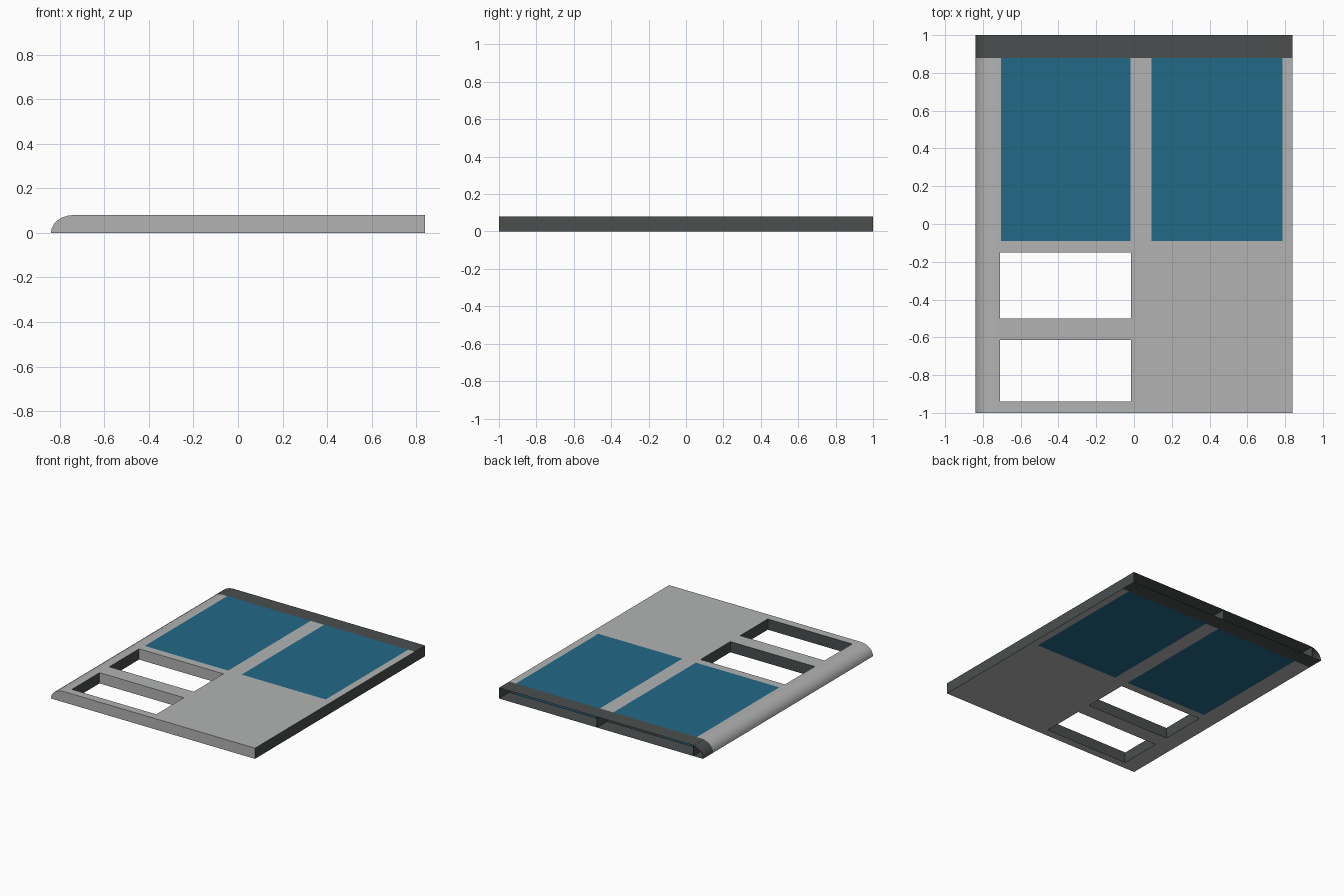
import bpy, bmesh, math

if "Cube" in bpy.data.objects:
    bpy.data.objects.remove(bpy.data.objects["Cube"])

def mat(name, rgb):
    m = bpy.data.materials.new(name)
    m.diffuse_color = (*rgb, 1)
    m.use_nodes = True
    m.node_tree.nodes["Principled BSDF"].inputs["Base Color"].default_value = m.diffuse_color
    return m

GRAY = mat("light_gray", (0.445, 0.448, 0.448))
DARK = mat("dark_gray", (0.069, 0.077, 0.076))
BLUE = mat("blue_glass", (0.016, 0.144, 0.242))

X, H, SEAM = 0.84, 0.08, 0.88
# Cross-section: square right edge, rounded upper left edge
PROFILE = [(X, 0), (X, H)] + [
    (-0.74 - 0.10 * math.sin(a), H * math.cos(a))
    for a in [math.radians(15 * i) for i in range(7)]]

def finish(name, bm, *mats):
    bmesh.ops.recalc_face_normals(bm, faces=bm.faces)
    me = bpy.data.meshes.new(name)
    bm.to_mesh(me)
    bm.free()
    for m in mats:
        me.materials.append(m)
    ob = bpy.data.objects.new(name, me)
    bpy.context.collection.objects.link(ob)
    return ob

def extrude_profile(name, y0, y1, open_back, *mats):
    bm = bmesh.new()
    a, b = [[bm.verts.new((x, y, z)) for x, z in PROFILE] for y in (y0, y1)]
    n = len(PROFILE)
    for i in range(n):
        j = (i + 1) % n
        bm.faces.new((a[i], a[j], b[j], b[i]))
    bm.faces.new(a)
    if not open_back:
        bm.faces.new(b)
    return finish(name, bm, *mats)

def box(name, x0, x1, y0, y1, z0, z1, m):
    bm = bmesh.new()
    bmesh.ops.create_cube(bm, size=1)
    for v in bm.verts:
        v.co = ((x0, x1)[v.co.x > 0], (y0, y1)[v.co.y > 0], (z0, z1)[v.co.z > 0])
    return finish(name, bm, m)

# Main plate with two open windows and two glazed ones
plate = extrude_profile("main_plate", -1, SEAM, False, GRAY, DARK)
glass = [(-0.705, -0.018), (0.093, 0.785)]
holes = [(-0.71, -0.015, -0.50, -0.15), (-0.71, -0.015, -0.94, -0.615)]
holes += [(x0, x1, -0.09, SEAM + 0.1) for x0, x1 in glass]
for x0, x1, y0, y1 in holes:
    cutter = box("cutter", x0, x1, y0, y1, -0.1, 0.2, GRAY)
    mod = plate.modifiers.new("hole", "BOOLEAN")
    mod.operation, mod.solver, mod.object = "DIFFERENCE", "EXACT", cutter
    bpy.context.view_layer.objects.active = plate
    bpy.ops.object.modifier_apply(modifier=mod.name)
    bpy.data.objects.remove(cutter)

# Dark on every upright face except the front-facing ones and the rounded edge
for p in plate.data.polygons:
    n, c = p.normal, p.center
    upright = abs(n.z) < 0.1 and c.x > -0.8
    p.material_index = 1 if upright and n.y > -0.5 else 0

# Glass panes, flush with both sides of the plate
for side, (x0, x1) in zip(("left", "right"), glass):
    box(side + "_glass", x0, x1, -0.09, SEAM, 0, H, BLUE)

# Dark end channel, open to the back, with thin ribs inside
extrude_profile("end_channel", SEAM, 1, True, DARK)
for i, x in enumerate((0.033, -0.76)):
    box(f"channel_rib_{i + 1}", x - 0.002, x + 0.002, SEAM, 1, 0.001, H - 0.002, DARK)

# Smooth the rounded edge, keep the rest sharp
for name in ("main_plate", "end_channel"):
    bpy.ops.object.select_all(action="DESELECT")
    ob = bpy.data.objects[name]
    ob.select_set(True)
    bpy.context.view_layer.objects.active = ob
    bpy.ops.object.shade_smooth_by_angle(angle=math.radians(30))
